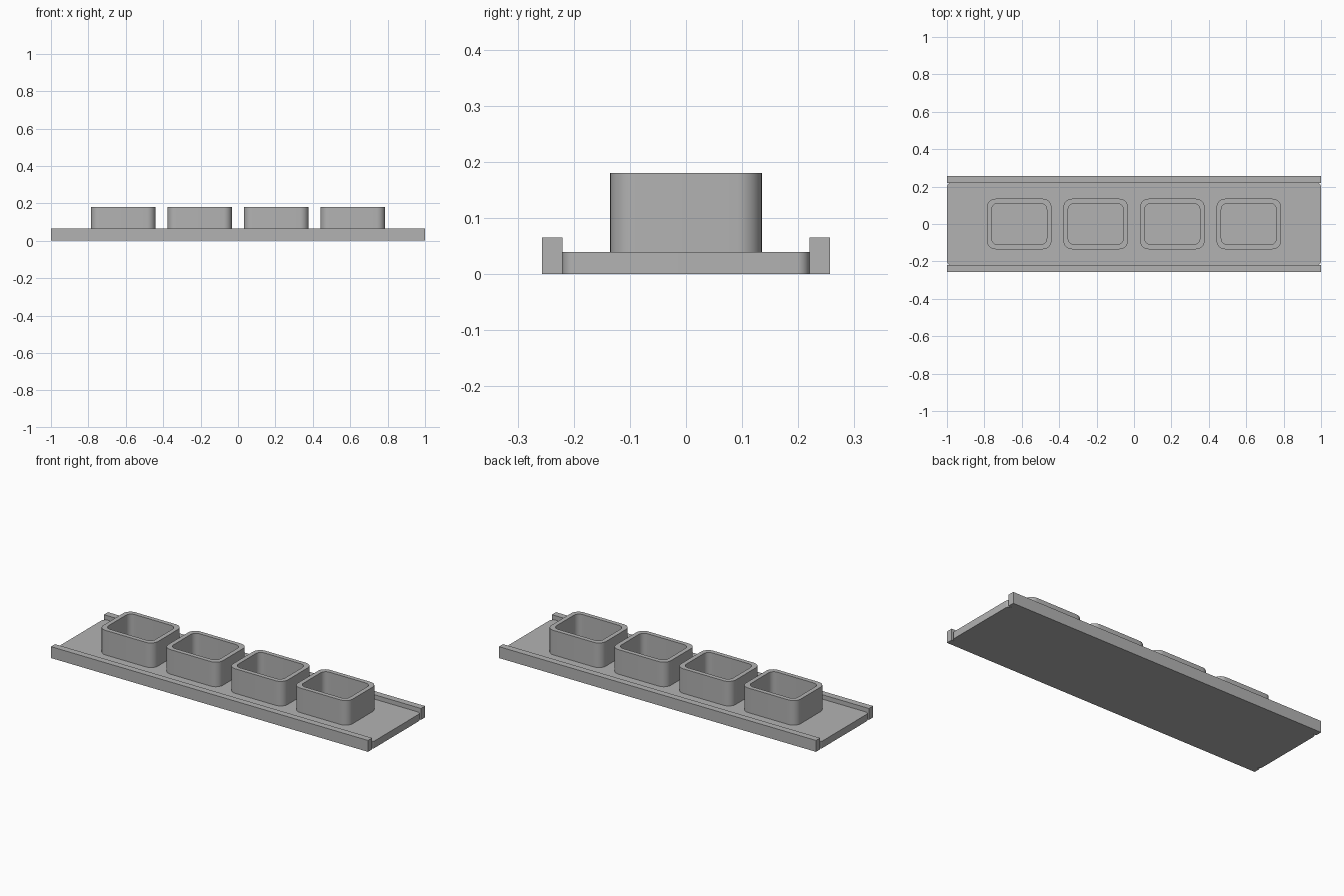
import bpy, bmesh, math

cube = bpy.data.objects.get("Cube")
if cube:
    bpy.data.objects.remove(cube, do_unlink=True)

grey = bpy.data.materials.new("plain_grey")
grey.use_nodes = True
colour = (0.45, 0.45, 0.45, 1)
grey.diffuse_color = colour
grey.node_tree.nodes["Principled BSDF"].inputs["Base Color"].default_value = colour


def rounded_loop(bm, width, depth, radius, z, steps=8):
    """Ring of vertices around a rounded rectangle."""
    verts = []
    for quarter, (sx, sy) in enumerate([(1, 1), (-1, 1), (-1, -1), (1, -1)]):
        for i in range(steps + 1):
            a = math.pi / 2 * (quarter + i / steps)
            verts.append(bm.verts.new((sx * (width / 2 - radius) + radius * math.cos(a),
                                       sy * (depth / 2 - radius) + radius * math.sin(a), z)))
    return verts


def bridge(bm, lower, upper):
    n = len(lower)
    for i in range(n):
        j = (i + 1) % n
        bm.faces.new((lower[i], lower[j], upper[j], upper[i]))


def finish(bm, name, location=(0, 0, 0)):
    bmesh.ops.recalc_face_normals(bm, faces=bm.faces[:])
    mesh = bpy.data.meshes.new(name)
    bm.to_mesh(mesh)
    bm.free()
    mesh.materials.append(grey)
    obj = bpy.data.objects.new(name, mesh)
    obj.location = location
    bpy.context.collection.objects.link(obj)
    bpy.ops.object.select_all(action='DESELECT')
    obj.select_set(True)
    bpy.context.view_layer.objects.active = obj
    bpy.ops.object.shade_smooth_by_angle(angle=math.radians(30))
    return obj


PLATE_TOP = 0.04
RAIL_TOP = 0.065
CUP_TOP = 0.18
WALL = 0.025

# Base plate with rounded corners
bm = bmesh.new()
bottom = rounded_loop(bm, 2, 0.44, 0.022, 0)
top = rounded_loop(bm, 2, 0.44, 0.022, PLATE_TOP)
bridge(bm, bottom, top)
bm.faces.new(bottom)
bm.faces.new(top)
finish(bm, "base_plate")

# Rails along the front and back edges
for name, side in (("front_rail", -1), ("back_rail", 1)):
    bm = bmesh.new()
    bmesh.ops.create_cube(bm, size=1)
    bmesh.ops.scale(bm, vec=(2, 0.037, RAIL_TOP), verts=bm.verts[:])
    finish(bm, name, (0, side * 0.2385, RAIL_TOP / 2))

# Four open cups standing on the plate
for index in range(4):
    bm = bmesh.new()
    w, d, r = 0.345, 0.27, 0.045
    loops = [rounded_loop(bm, w, d, r, PLATE_TOP),
             rounded_loop(bm, w, d, r, CUP_TOP),
             rounded_loop(bm, w - 2 * WALL, d - 2 * WALL, r - 0.012, CUP_TOP),
             rounded_loop(bm, w - 2 * WALL, d - 2 * WALL, r - 0.012, PLATE_TOP + 0.001)]
    for lower, upper in zip(loops, loops[1:]):
        bridge(bm, lower, upper)
    bm.faces.new(loops[0])
    bm.faces.new(loops[-1])
    finish(bm, f"cup_{index + 1}", ((index - 1.5) * 0.4093, 0, 0))
